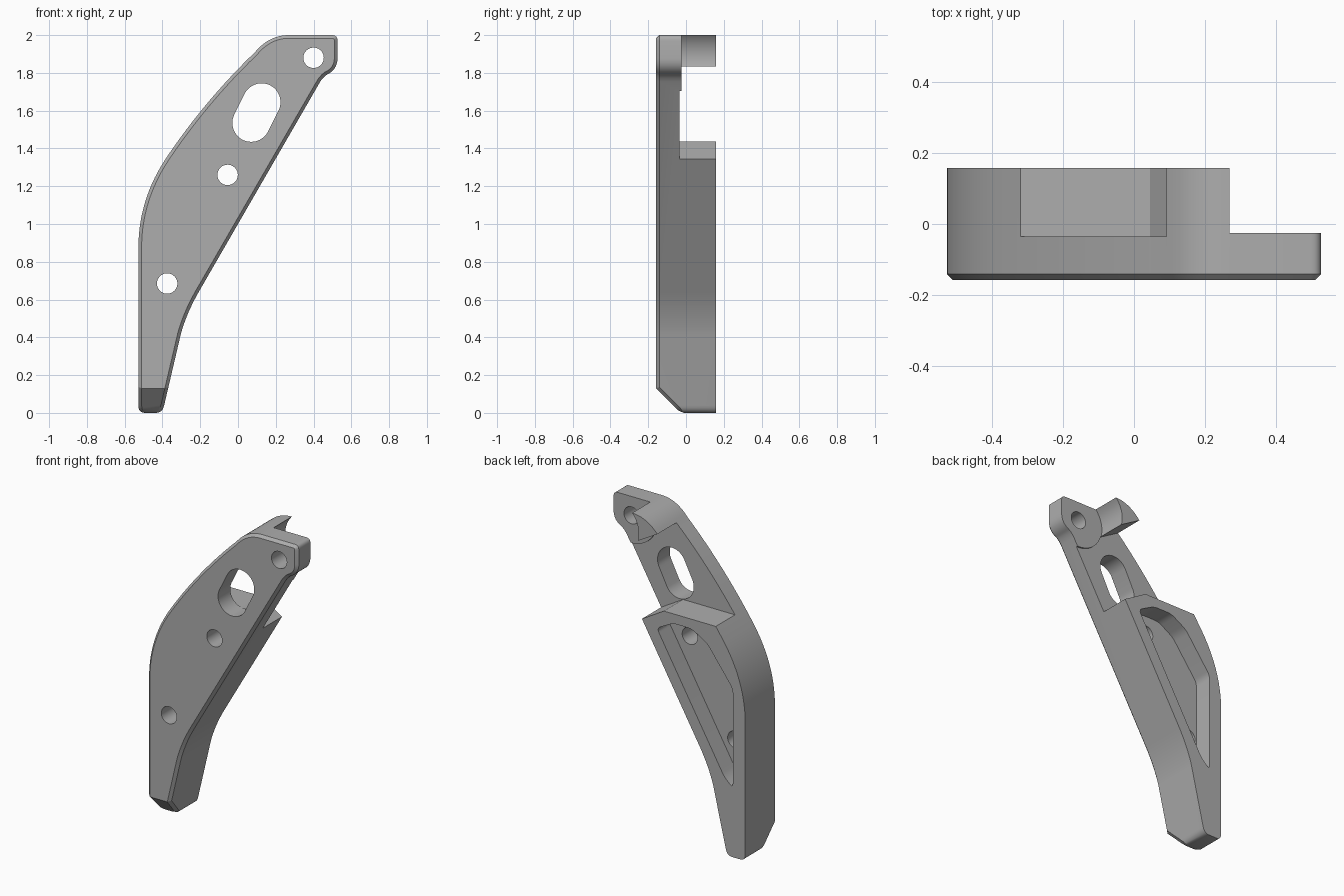
import bpy, bmesh, math
from mathutils import Vector

cube = bpy.data.objects.get("Cube")
if cube:
    bpy.data.objects.remove(cube, do_unlink=True)

grey = bpy.data.materials.new("plain grey")
grey.use_nodes = True
COLOUR = (0.42, 0.42, 0.42, 1)
grey.diffuse_color = COLOUR
grey.node_tree.nodes["Principled BSDF"].inputs["Base Color"].default_value = COLOUR


def bend(a, c, b, n=12):
    """Quadratic curve from a to b pulled towards c."""
    a, b, c = Vector(a), Vector(b), Vector(c)
    return [a * (1 - t) ** 2 + c * 2 * t * (1 - t) + b * t * t
            for t in (i / n for i in range(n + 1))]


def arc(centre, r, start, end, n=24):
    steps = [math.radians(start + (end - start) * i / n) for i in range(n + 1)]
    return [(centre[0] + r * math.cos(t), centre[1] + r * math.sin(t)) for t in steps]


def rounded(points, r):
    """Polygon with every corner rounded off."""
    out = []
    for i, p in enumerate(points):
        p = Vector(p)
        a, b = Vector(points[i - 1]), Vector(points[(i + 1) % len(points)])
        out += bend(p + (a - p).normalized() * r, p, p + (b - p).normalized() * r, 6)
    return out


def prism(name, outline, y0, y1):
    """Outline in x and z, extruded along y."""
    bm = bmesh.new()
    face = bm.faces.new([bm.verts.new((p[0], y0, p[1])) for p in outline])
    moved = bmesh.ops.extrude_face_region(bm, geom=[face])["geom"]
    bmesh.ops.translate(bm, vec=(0, y1 - y0, 0),
                        verts=[v for v in moved if isinstance(v, bmesh.types.BMVert)])
    bmesh.ops.recalc_face_normals(bm, faces=bm.faces)
    mesh = bpy.data.meshes.new(name)
    bm.to_mesh(mesh)
    bm.free()
    obj = bpy.data.objects.new(name, mesh)
    bpy.context.collection.objects.link(obj)
    return obj


# Body outline: back curve, top, hook, slanted edge and foot
outline = bend((-.527, .9), (-.52, 1.14), (-.38, 1.35))
outline += bend((-.38, 1.35), (-.175, 1.655), (.09, 1.91))[1:]
outline += bend((.09, 1.91), (.165, 2), (.27, 2))[1:]
outline += bend((.497, 2), (.527, 2), (.527, 1.97), 6)
outline += bend((.527, 1.88), (.527, 1.82), (.475, 1.793))
outline += bend((.475, 1.793), (.455, 1.783), (.435, 1.753), 6)[1:]
outline += bend((-.2, .654), (-.27, .535), (-.302, .42))
outline += bend((-.391, .04), (-.4, 0), (-.435, 0), 6)
outline += bend((-.49, 0), (-.527, 0), (-.527, .037), 6)
body = prism("bracket_body", outline, -.158, .158)

# Sloped toe and chamfered front edge
bm = bmesh.new()
bm.from_mesh(body.data)
slope = Vector((0, -1, -1)).normalized()
cut = bmesh.ops.bisect_plane(bm, geom=bm.verts[:] + bm.edges[:] + bm.faces[:],
                             plane_co=(0, -.158, .13), plane_no=slope, clear_outer=True)
rim = [e for e in cut["geom_cut"] if isinstance(e, bmesh.types.BMEdge)]
bmesh.ops.holes_fill(bm, edges=rim)
bmesh.ops.recalc_face_normals(bm, faces=bm.faces)
bm.normal_update()
front = {f for f in bm.faces if f.normal.y < -.6 and abs(f.normal.x) < .01}
edges = [e for e in bm.edges if sum(f in front for f in e.link_faces) == 1]
bmesh.ops.bevel(bm, geom=edges, offset=.017, offset_type='OFFSET', segments=1,
                affect='EDGES', clamp_overlap=False)
bm.to_mesh(body.data)
bm.free()

# Cutters: hook recess, cross notch, rear pocket, slot and bolt holes
hook = (.4, 1.88)
recess = arc(hook, .178, 0, 360, 64)[:-1]
notch = [(-.7, 1.436), (.045, 1.436), (.2, 1.345), (.4, 1.228), (.6, 1.6)]
notch += arc(hook, .175, -72, -164) + [(-.7, 2.367)]
pocket = rounded([(.095, 1.315), (-.02, 1.375), (-.15, 1.375), (-.26, 1.31),
                  (-.44, 1.07), (-.44, .44), (-.38, .495)], .03)
slot = arc((.125, 1.645), .1, -30, 150) + arc((.07, 1.535), .1, 150, 330)
cutters = [prism("recess_cutter", recess, -.025, .4),
           prism("notch_cutter", notch, -.035, .3),
           prism("pocket_cutter", pocket, .04, .3),
           prism("slot_cutter", slot, -.3, -.01)]
for centre in (hook, (-.055, 1.26), (-.375, .685)):
    cutters.append(prism("hole_cutter", arc(centre, .054, 0, 360, 40)[:-1], -.35, .35))

bpy.context.view_layer.objects.active = body
for cutter in cutters:
    mod = body.modifiers.new("cut", 'BOOLEAN')
    mod.operation, mod.solver, mod.object = 'DIFFERENCE', 'EXACT', cutter
    bpy.ops.object.modifier_apply(modifier=mod.name)
    bpy.data.objects.remove(cutter, do_unlink=True)

body.data.materials.clear()
body.data.materials.append(grey)
bpy.ops.object.select_all(action='DESELECT')
body.select_set(True)
bpy.ops.object.shade_smooth_by_angle(angle=math.radians(25))
